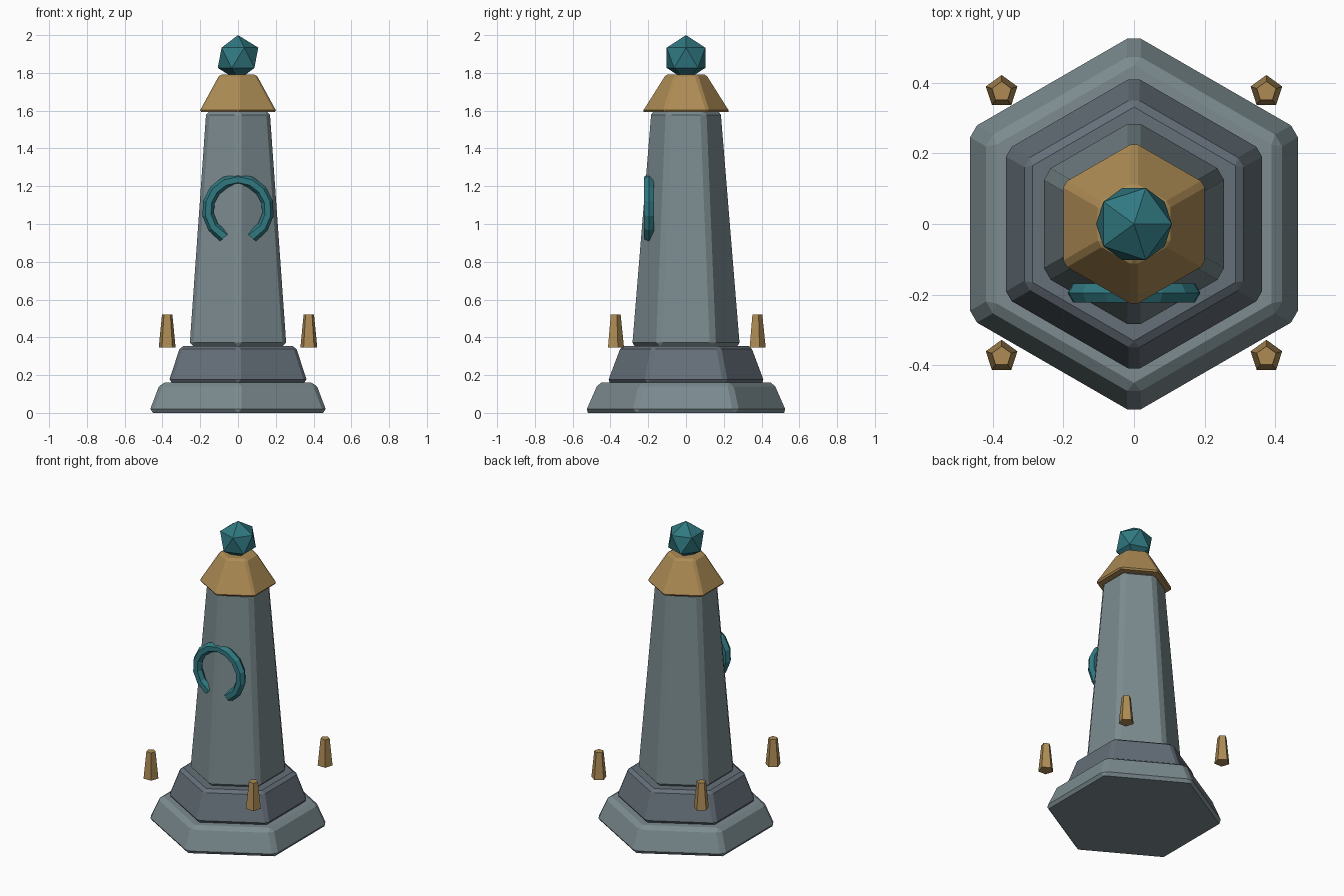
import bpy, bmesh
from math import sin, cos, radians, pi

if "Cube" in bpy.data.objects:
    bpy.data.objects.remove(bpy.data.objects["Cube"])


def material(name, rgb):
    m = bpy.data.materials.new(name)
    m.diffuse_color = (*rgb, 1)
    m.use_nodes = True
    m.node_tree.nodes["Principled BSDF"].inputs["Base Color"].default_value = m.diffuse_color
    return m


STONE = material("pale_stone", (0.20, 0.26, 0.28))
SLATE = material("dark_stone", (0.13, 0.16, 0.19))
BRASS = material("brass", (0.42, 0.26, 0.09))
TEAL = material("teal", (0.03, 0.19, 0.22))


def add_object(name, bm, mat):
    bmesh.ops.recalc_face_normals(bm, faces=bm.faces[:])
    mesh = bpy.data.meshes.new(name)
    bm.to_mesh(mesh)
    bm.free()
    mesh.materials.append(mat)
    ob = bpy.data.objects.new(name, mesh)
    bpy.context.collection.objects.link(ob)
    return ob


def frustum(name, sides, r1, r2, z1, z2, mat, bevel=0, xy=(0, 0)):
    """Tapered prism with a corner pointing along +y."""
    bm = bmesh.new()
    rings = []
    for r, z in ((r1, z1), (r2, z2)):
        angles = [2 * pi * i / sides for i in range(sides)]
        rings.append([bm.verts.new((xy[0] + r * sin(a), xy[1] + r * cos(a), z))
                      for a in angles])
    for ring in rings:
        bm.faces.new(ring)
    for i in range(sides):
        j = (i + 1) % sides
        bm.faces.new((rings[0][i], rings[0][j], rings[1][j], rings[1][i]))
    ob = add_object(name, bm, mat)
    if bevel:
        mod = ob.modifiers.new("edge_bevel", 'BEVEL')
        mod.width = bevel
        mod.segments = 1
    return ob


# Stepped plinth, tapered shaft and cap
frustum("plinth_lower", 6, 0.545, 0.475, 0, 0.16, STONE, 0.022)
frustum("plinth_upper", 6, 0.425, 0.352, 0.16, 0.355, SLATE, 0.018)
frustum("shaft", 6, 0.296, 0.194, 0.35, 1.60, STONE, 0.022)
frustum("cap", 6, 0.238, 0.112, 1.592, 1.792, BRASS, 0.012)

# Four pegs around the plinth
for sx, label_x in ((-1, "left"), (1, "right")):
    for sy, label_y in ((-1, "front"), (1, "back")):
        frustum(f"peg_{label_y}_{label_x}", 5, 0.047, 0.029, 0.345, 0.52,
                BRASS, 0, (sx * 0.375, sy * 0.375))

# Crystal on top
bm = bmesh.new()
bmesh.ops.create_icosphere(bm, subdivisions=1, radius=0.12)
bmesh.ops.translate(bm, verts=bm.verts[:], vec=(0, 0, 1.88))
add_object("crystal", bm, TEAL)

# Open ring on the front, hexagonal section, slanted ends
bm = bmesh.new()
R, r, STEPS = 0.160, 0.031, 12
rings = []
for k in range(STEPS + 1):
    base = -60 + 300 * k / STEPS
    slant = -9 if k == 0 else 9 if k == STEPS else 0
    ring = []
    for i in range(6):
        t = i * pi / 3
        rad = R + r * cos(t)
        a = radians(base + slant * (1 - cos(t)) / 2)
        ring.append(bm.verts.new((rad * cos(a), -0.195 + r * sin(t),
                                  1.075 + rad * sin(a))))
    rings.append(ring)
for a, b in zip(rings, rings[1:]):
    for i in range(6):
        j = (i + 1) % 6
        bm.faces.new((a[i], a[j], b[j], b[i]))
bm.faces.new(rings[0])
bm.faces.new(rings[-1])
add_object("front_ring", bm, TEAL)
